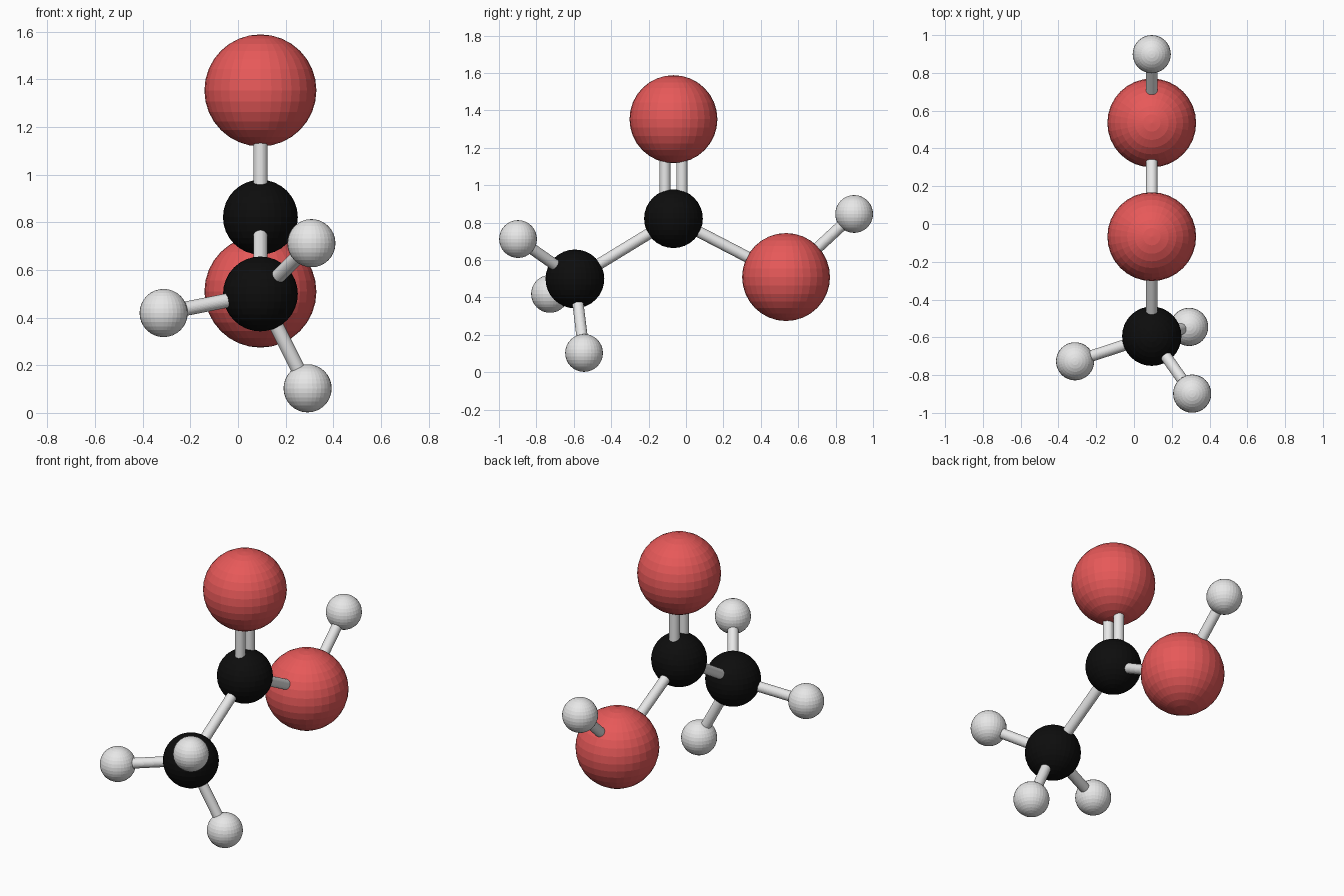
import bpy
from mathutils import Vector

if "Cube" in bpy.data.objects:
    bpy.data.objects.remove(bpy.data.objects["Cube"])


def material(name, rgb):
    m = bpy.data.materials.new(name)
    m.diffuse_color = (*rgb, 1)
    m.use_nodes = True
    m.node_tree.nodes["Principled BSDF"].inputs["Base Color"].default_value = m.diffuse_color
    return m


RED = material("red", (0.8, 0.1, 0.1))
BLACK = material("black", (0.004, 0.004, 0.004))
WHITE = material("pale grey", (0.8, 0.8, 0.8))

# Atom kinds: radius, colour
KINDS = {"oxygen": (0.235, RED), "carbon": (0.157, BLACK), "hydrogen": (0.101, WHITE)}

# Atom positions
X = 0.094
ATOMS = {
    "carbon_centre": Vector((X, -0.067, 0.821)),
    "carbon_end": Vector((X, -0.594, 0.499)),
    "oxygen_top": Vector((X, -0.067, 1.353)),
    "oxygen_side": Vector((X, 0.535, 0.509)),
    "hydrogen_side": Vector((X, 0.899, 0.846)),
    "hydrogen_upper": Vector((0.308, -0.898, 0.712)),
    "hydrogen_left": Vector((-0.312, -0.727, 0.419)),
    "hydrogen_lower": Vector((0.292, -0.545, 0.103)),
}

# Bonds: two atoms and the sideways offsets along y of each rod
BONDS = [
    ("carbon_centre", "oxygen_top", (-0.045, 0.045)),
    ("carbon_centre", "carbon_end", (0,)),
    ("carbon_centre", "oxygen_side", (0,)),
    ("oxygen_side", "hydrogen_side", (0,)),
    ("carbon_end", "hydrogen_upper", (0,)),
    ("carbon_end", "hydrogen_left", (0,)),
    ("carbon_end", "hydrogen_lower", (0,)),
]

# Faceted atom spheres
for name, pos in ATOMS.items():
    radius, mat = KINDS[name.split("_")[0]]
    bpy.ops.mesh.primitive_uv_sphere_add(segments=32, ring_count=16, radius=radius, location=pos)
    ob = bpy.context.object
    ob.name = name
    ob.data.materials.append(mat)

# Bond rods
for a, b, offsets in BONDS:
    p, q = ATOMS[a], ATOMS[b]
    for i, off in enumerate(offsets):
        d = q - p
        bpy.ops.mesh.primitive_cylinder_add(
            vertices=32, radius=0.03, depth=d.length,
            location=(p + q) / 2 + Vector((0, off, 0)),
            rotation=d.to_track_quat("Z", "Y").to_euler())
        ob = bpy.context.object
        ob.name = f"bond_{a}_to_{b}_{i + 1}"
        ob.data.materials.append(WHITE)
